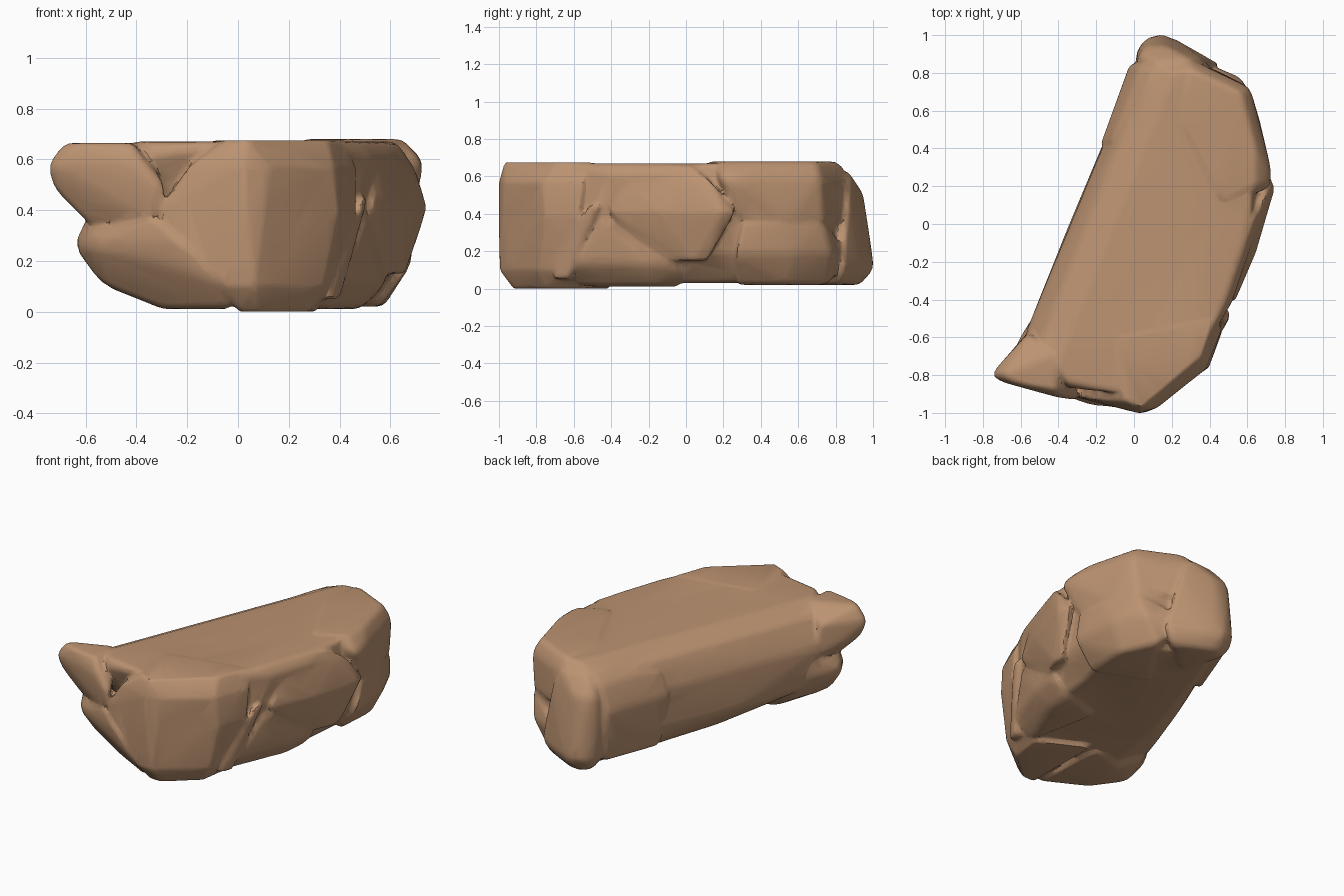
import bpy, bmesh
from mathutils import Vector

cube = bpy.data.objects.get("Cube")
if cube:
    bpy.data.objects.remove(cube)

clay = bpy.data.materials.new("sandy brown stone")
clay.use_nodes = True
color = (0.50, 0.29, 0.165, 1)
clay.diffuse_color = color
bsdf = clay.node_tree.nodes["Principled BSDF"]
bsdf.inputs["Base Color"].default_value = color
bsdf.inputs["Roughness"].default_value = 0.9

whole = bmesh.new()


def rock(bevel, *levels):
    """Convex boulder: hull around (height, outline) levels, edges chipped off."""
    bm = bmesh.new()
    for z, outline in levels:
        for x, y in outline:
            bm.verts.new((x, y, z))
    bmesh.ops.convex_hull(bm, input=bm.verts)
    loose = [v for v in bm.verts if not v.link_faces]
    bmesh.ops.delete(bm, geom=loose, context='VERTS')
    bmesh.ops.dissolve_limit(bm, angle_limit=0.1, verts=bm.verts, edges=bm.edges)
    bmesh.ops.bevel(bm, geom=bm.edges[:], offset=bevel, segments=2,
                    affect='EDGES', profile=0.5, clamp_overlap=True)
    part = bpy.data.meshes.new("part")
    bm.to_mesh(part)
    bm.free()
    whole.from_mesh(part)
    bpy.data.meshes.remove(part)


# main slab: flat top, one long side rounded over, the other nearly upright
rock(0.03,
     (.68, [(-.42, -.76), (-.36, -.84), (0, -.91), (.33, -.72), (.47, -.42), (.57, -.12),
            (.63, .2), (.62, .5), (.54, .72), (.3, .82), (.2, .8), (-.1, 0)]),
     (.62, [(-.52, -.66), (-.36, -.87), (-.24, 0), (.08, .85), (.52, -.4), (.62, -.1)]),
     (.45, [(-.59, -.6), (-.345, 0), (.02, .87), (.48, -.46), (.61, -.1), (.67, .25)]),
     (.2, [(-.53, -.5), (-.35, 0), (.02, .88), (.41, -.58), (.55, -.2),
           (.62, .1), (.63, .5), (.56, .76)]),
     (.04, [(-.28, -.6), (-.18, 0), (.1, .86), (.3, -.55), (.48, -.1), (.53, .45), (.42, .7)]))

# bulge on the rounded side, towards the back
rock(0.03,
     (.66, [(.02, .5), (.12, .82), (.3, .6)]),
     (.58, [(-.13, .42), (.03, .85), (.3, .6)]),
     (.42, [(-.19, .41), (-.03, .85), (.2, .6)]),
     (.08, [(-.15, .44), (.01, .86), (.2, .6)]))

# front face boulder, tapering downwards
rock(0.025,
     (.685, [(-.06, -.93), (.03, -.97), (.35, -.7), (.42, -.5), (-.1, -.6)]),
     (.58, [(-.2, -.93), (.02, -1), (.12, -.97), (.37, -.77), (.46, -.55)]),
     (.4, [(-.33, -.91), (.02, -1), (.39, -.76), (.46, -.57)]),
     (.11, [(-.06, -.98), (.06, -.995), (.33, -.78), (.37, -.66)]),
     (.01, [(0, -.92), (.08, -.92), (.27, -.76), (.3, -.55), (0, -.4)]))

# overhanging front corner
rock(0.025,
     (.675, [(-.7, -.79), (-.64, -.84), (-.42, -.88), (-.42, -.68)]),
     (.59, [(-.76, -.79), (-.73, -.83), (-.4, -.92), (-.57, -.58)]),
     (.5, [(-.74, -.79), (-.34, -.93), (-.28, -.92)]),
     (.36, [(-.6, -.78), (-.33, -.91), (-.55, -.55)]))

# rounded boulder under the front corner
rock(0.03,
     (.39, [(-.6, -.74), (-.34, -.92), (-.3, -.6), (-.54, -.5)]),
     (.27, [(-.66, -.68), (-.58, -.82), (-.2, -.97), (-.55, -.5)]),
     (.12, [(-.55, -.72), (-.06, -.98), (-.45, -.45)]),
     (.02, [(-.3, -.78), (-.03, -.92), (-.05, -.4), (-.3, -.5)]))

# slanted splinter beside the front boulder
rock(0.015,
     (.46, [(.49, -.53), (.51, -.46), (.4, -.4)]),
     (.06, [(.35, -.73), (.4, -.63), (.28, -.55)]))

# low boulder along the side
rock(0.03,
     (.4, [(.5, -.44), (.53, -.32), (.4, -.3)]),
     (.14, [(.41, -.62), (.55, -.25), (.6, -.02), (.3, 0)]),
     (.02, [(.3, -.6), (.47, -.2), (.48, -.02), (.2, -.1)]))

# diamond-shaped side boulder
rock(0.03,
     (.67, [(.54, -.25), (.63, .03), (.4, 0)]),
     (.58, [(.55, -.3), (.67, .04), (.69, .14)]),
     (.42, [(.52, -.43), (.64, -.15), (.74, .19), (.71, .27)]),
     (.16, [(.57, -.12), (.65, .04), (.65, .12), (.4, 0)]))

# upper back boulder
rock(0.025,
     (.69, [(.64, .2), (.64, .4), (.56, .7), (.3, .82), (.25, .5), (.45, .1)]),
     (.6, [(.71, .18), (.73, .25), (.69, .42), (.61, .72), (.3, .87), (.1, .86)]),
     (.36, [(.67, .28), (.66, .55), (.58, .74), (.3, .88)]))

# lower back boulder, a ledge below the upper one
rock(0.025,
     (.38, [(.68, .3), (.67, .5), (.59, .73), (.4, .4)]),
     (.2, [(.68, .26), (.65, .58), (.56, .78), (.3, .89)]),
     (.03, [(.55, .26), (.57, .55), (.46, .77), (.2, .4)]))

# spur at the back end
rock(0.025,
     (.64, [(.1, .85), (.3, .87), (.2, .7)]),
     (.52, [(0, .86), (.05, .94), (.16, .95), (.36, .87)]),
     (.12, [(.02, .95), (.1, 1.01), (.18, 1), (.46, .84), (0, .86)]),
     (.03, [(.06, .9), (.15, .94), (.4, .82), (.15, .6)]))

mesh = bpy.data.meshes.new("rock_slab")
whole.to_mesh(mesh)
whole.free()
slab = bpy.data.objects.new("rock_slab", mesh)
bpy.context.collection.objects.link(slab)

# fuse the boulders into one skin, then chip it into facets
fuse = slab.modifiers.new("fuse", 'REMESH')
fuse.mode = 'VOXEL'
fuse.voxel_size = 0.012
soften = slab.modifiers.new("soften", 'SMOOTH')
soften.iterations = 3
chip = slab.modifiers.new("chip", 'DECIMATE')
chip.ratio = 0.06

bpy.ops.object.select_all(action='DESELECT')
slab.select_set(True)
bpy.context.view_layer.objects.active = slab
for name in ("fuse", "soften", "chip"):
    bpy.ops.object.modifier_apply(modifier=name)

# centre on the origin and rest on the ground
data = slab.data
lo = Vector([min(v.co[i] for v in data.vertices) for i in range(3)])
hi = Vector([max(v.co[i] for v in data.vertices) for i in range(3)])
mid = (lo + hi) / 2
mid.z = lo.z
for v in data.vertices:
    v.co -= mid
data.materials.clear()
data.materials.append(clay)
bpy.ops.object.shade_smooth_by_angle(angle=0.5)
